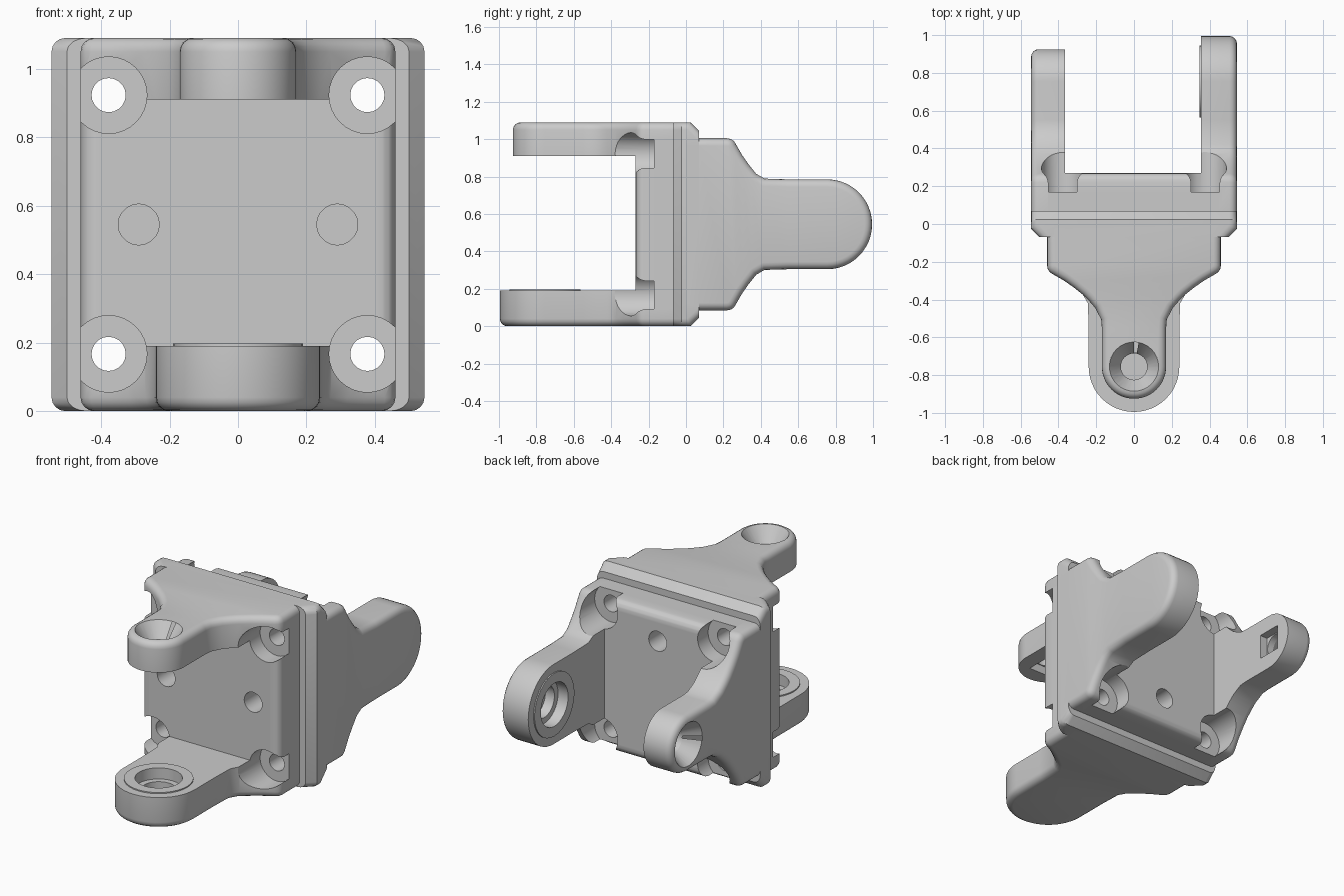
import bpy, bmesh, math
from mathutils import Matrix, Vector

if "Cube" in bpy.data.objects:
    bpy.data.objects.remove(bpy.data.objects["Cube"])

MID = 0.545      # half width of the square joint
PIVOT = -0.755   # y of the pivot axis
grey = bpy.data.materials.new("plain_grey")
grey.use_nodes = True
grey.diffuse_color = (0.6, 0.6, 0.6, 1)
grey.node_tree.nodes["Principled BSDF"].inputs["Base Color"].default_value = (0.6, 0.6, 0.6, 1)


def to_object(name, bm):
    bmesh.ops.recalc_face_normals(bm, faces=bm.faces)
    mesh = bpy.data.meshes.new(name)
    bm.to_mesh(mesh)
    bm.free()
    mesh.materials.append(grey)
    obj = bpy.data.objects.new(name, mesh)
    bpy.context.collection.objects.link(obj)
    return obj


def prism(half, z0, z1):
    """Extrude a half outline, mirrored in x, from z0 to z1."""
    pts = half + [(-x, y) for x, y in reversed(half) if abs(x) > 1e-5]
    bm = bmesh.new()
    face = bm.faces.new([bm.verts.new((x, y, z0)) for x, y in pts])
    new = bmesh.ops.extrude_face_region(bm, geom=[face])["geom"]
    bmesh.ops.translate(bm, vec=(0, 0, z1 - z0),
                        verts=[g for g in new if isinstance(g, bmesh.types.BMVert)])
    return bm


def round_edges(bm, test, size):
    edges = [e for e in bm.edges if test(e.verts[0].co, e.verts[1].co)]
    bmesh.ops.bevel(bm, geom=edges, offset=size, segments=4, profile=0.5, affect='EDGES')


def cylinder(centre, direction, length, r1, r2=None, sides=32):
    """Cylinder or cone starting at centre and running along direction."""
    d = Vector(direction)
    rot = d.to_track_quat('Z', 'Y').to_matrix().to_4x4()
    bm = bmesh.new()
    bmesh.ops.create_cone(bm, cap_ends=True, segments=sides, radius1=r1,
                          radius2=r1 if r2 is None else r2, depth=length,
                          matrix=Matrix.Translation(Vector(centre) + d * length / 2) @ rot)
    return to_object("cutter", bm)


def box(centre, size):
    bm = bmesh.new()
    bmesh.ops.create_cube(bm, size=1, matrix=Matrix.Translation(centre) @ Matrix.Diagonal((*size, 1)))
    return to_object("cutter", bm)


def combine(target, other, operation):
    mod = target.modifiers.new("join", 'BOOLEAN')
    mod.operation, mod.solver, mod.object = operation, 'EXACT', other
    bpy.context.view_layer.objects.active = target
    bpy.ops.object.modifier_apply(modifier=mod.name)
    bpy.data.objects.remove(other)


# Rounded shoulder shared by the body and both arms
shoulder = [(0.46, 0)] + [(0.41 + 0.05 * math.cos(a), -0.22 - 0.05 * math.sin(a))
                          for a in (math.pi / 8 * i for i in range(5))]


def arm(radius, z0, z1, outer):
    flare = [(0.37, -0.30), (0.32, -0.335), (0.27, -0.375), (0.24, -0.405), (0.205, -0.445), (0.18, -0.48)]
    half = shoulder[:-1] + [p for p in flare if p[0] > radius + 0.02]
    half += [(radius + 0.004, -0.42 if radius > 0.2 else -0.505), (radius, -0.55)]
    half += [(radius * math.cos(a), PIVOT - radius * math.sin(a))
             for a in (math.pi / 24 * i for i in range(13))]
    half[-1] = (0, PIVOT - radius)
    bm = prism(half, z0, z1)
    round_edges(bm, lambda a, b: abs(a.z - outer) + abs(b.z - outer) < 1e-4 and a.y + b.y < -1e-4, 0.04)
    return to_object("arm", bm)


# Flange with chamfered sides and rounded corners
bm = prism([(MID, 0), (MID, -0.025), (0.5, -0.07)], 0, 2 * MID)
round_edges(bm, lambda a, b: abs(a.z - b.z) < 1e-4 and min(abs(a.x), abs(b.x)) > 0.49
            and a.x * b.x > 0, 0.04)
bracket = to_object("front_bracket", bm)

# Body block, narrow upper arm and wide lower arm
combine(bracket, to_object("block", prism(shoulder, 0.1, 1.0)), 'UNION')
combine(bracket, arm(0.17, 0.91, 1.09, 1.09), 'UNION')
combine(bracket, arm(0.24, 0, 0.19, 0), 'UNION')

# Raised bearing seat on the lower arm
combine(bracket, cylinder((0, PIVOT, 0.1), (0, 0, 1), 0.097, 0.19), 'UNION')

# Corner screw holes with counterbores
for x in (-0.378, 0.378):
    for z in (MID - 0.378, MID + 0.378):
        combine(bracket, cylinder((x, -0.17, z), (0, -1, 0), 1, 0.112), 'DIFFERENCE')
        combine(bracket, cylinder((x, 0.1, z), (0, -1, 0), 0.5, 0.05, sides=20), 'DIFFERENCE')
    # Blind hole beside the centre of the plate
    combine(bracket, cylinder((math.copysign(0.29, x), -0.1, MID), (0, -1, 0), 0.3, 0.06, sides=20), 'DIFFERENCE')

# Countersunk pivot hole and square nut pocket in the upper arm
combine(bracket, cylinder((0, PIVOT, 1.1), (0, 0, -1), 0.1, 0.137, 0.07), 'DIFFERENCE')
combine(bracket, cylinder((0, PIVOT, 1.05), (0, 0, -1), 0.2, 0.07), 'DIFFERENCE')
combine(bracket, box((0, PIVOT, 0.92), (0.15, 0.15, 0.08)), 'DIFFERENCE')

# Stepped blind bearing pocket in the lower arm
combine(bracket, cylinder((0, PIVOT, 0.25), (0, 0, -1), 0.12, 0.13), 'DIFFERENCE')
combine(bracket, cylinder((0, PIVOT, 0.2), (0, 0, -1), 0.13, 0.095), 'DIFFERENCE')

# Second bracket: the same part, turned to face backwards with arms at the sides
rear = bracket.copy()
rear.data = bracket.data.copy()
rear.name = "rear_bracket"
bpy.context.collection.objects.link(rear)
centre = Matrix.Translation((0, 0, MID))
rear.data.transform(centre @ Matrix.Rotation(-math.pi / 2, 4, 'Y')
                    @ Matrix.Rotation(math.pi, 4, 'Z') @ centre.inverted())

# Turning by pi about z also swaps x, so the narrow arm ends on -x and the wide arm on +x
bpy.ops.object.select_all(action='DESELECT')
for obj in (bracket, rear):
    obj.select_set(True)
bpy.context.view_layer.objects.active = bracket
bpy.ops.object.shade_smooth_by_angle(angle=math.radians(30))
